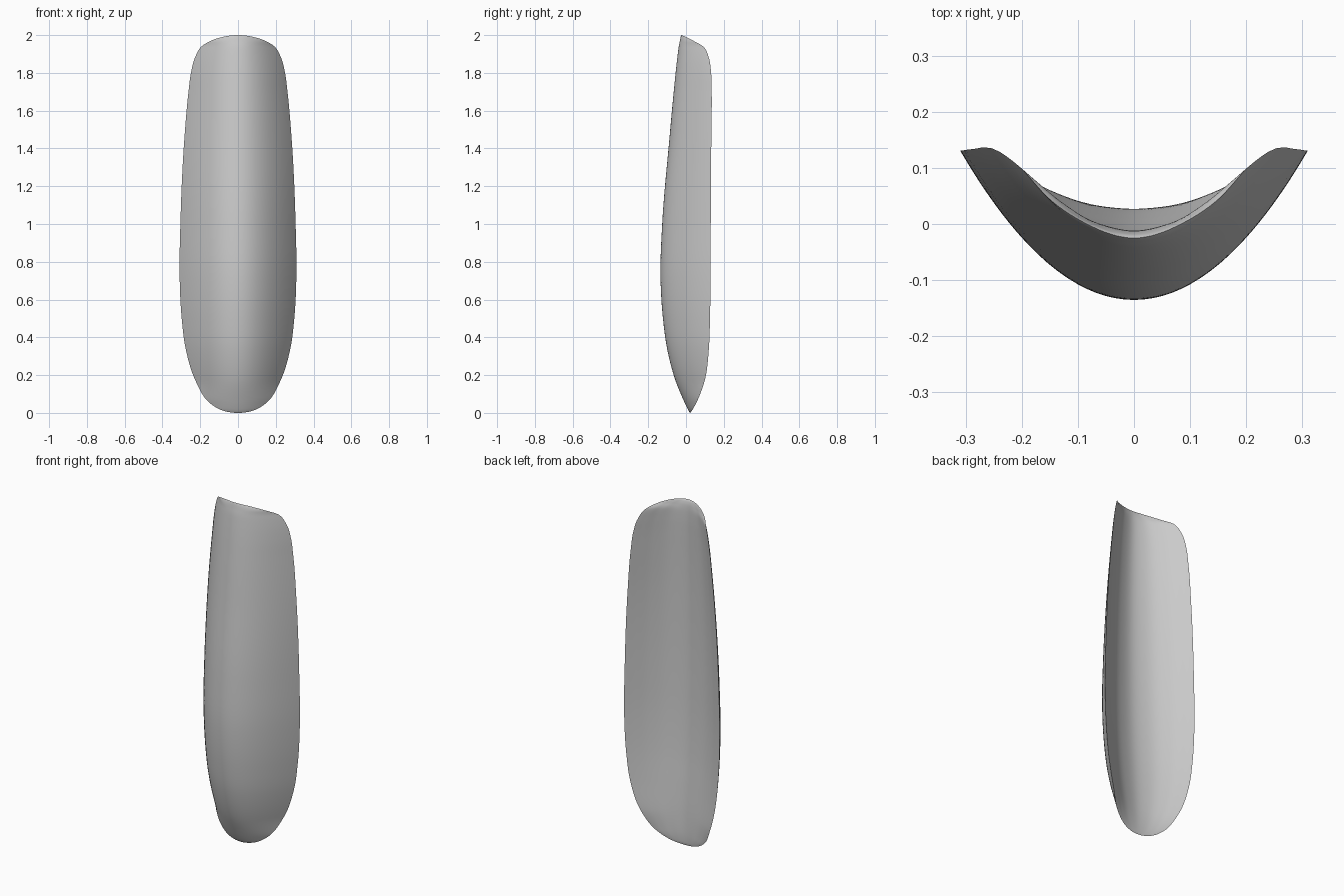
import bpy, bmesh, math
from mathutils import Vector

if "Cube" in bpy.data.objects:
    bpy.data.objects.remove(bpy.data.objects["Cube"])

# Stations up the shell: height, half width, rim y, front centre y, back centre y
STATIONS = [
    (0, 0, .022, .022, .022),
    (.018, .095, .035, .01, .026),
    (.06, .158, .058, -.01, .027),
    (.175, .227, .1, -.057, .022),
    (.34, .277, .121, -.1, .01),
    (.5, .298, .127, -.122, -.003),
    (.72, .309, .13, -.135, -.015),
    (1, .305, .131, -.126, -.022),
    (1.45, .284, .134, -.088, -.022),
    (1.7, .262, .136, -.065, -.017),
    (1.8, .249, .133, -.055, -.014),
    (1.88, .228, .121, -.046, -.012),
    (1.935, .198, .096, -.039, -.012),
    (1.967, .15, .044, -.033, -.014),
    (1.987, .095, .006, -.029, -.018),
    (2, 0, -.025, -.025, -.025),
]
# Back hollow: fraction across, fraction of the depth
HOLLOW = [(0, 0), (.32, .12), (.65, .47), (.85, .77), (1, 1)]


def spline(points, start, end, steps):
    """Smooth curve through points, spaced by chord length in the first two axes."""
    pts = [Vector(p) for p in [start, *points, end]]
    t = [0]
    for a, b in zip(pts, pts[1:]):
        t.append(t[-1] + math.dist(a[:2], b[:2]))
    slopes = [None]
    for i in range(1, len(pts) - 1):
        h0, h1 = t[i] - t[i - 1], t[i + 1] - t[i]
        slopes.append(((pts[i] - pts[i - 1]) * (h1 / h0)
                       + (pts[i + 1] - pts[i]) * (h0 / h1)) / (h0 + h1))
    out = []
    for i in range(1, len(pts) - 2):
        h = t[i + 1] - t[i]
        for k in range(steps):
            s = k / steps
            out.append(pts[i] * (1 + 2 * s) * (1 - s) ** 2
                       + slopes[i] * h * s * (1 - s) ** 2
                       + pts[i + 1] * s * s * (3 - 2 * s)
                       + slopes[i + 1] * h * s * s * (s - 1))
    return out + [pts[-2]]


def mirrored(station):
    return (station[0], -station[1], *station[2:])


rows = spline(STATIONS, mirrored(STATIONS[1]), mirrored(STATIONS[-2]), 9)
half = spline(HOLLOW, (-.32, .12), (1.15, 1.2), 6)
across = [(-u, g) for u, g in reversed(half[1:])] + [(u, g) for u, g in half]

# Front and back skins, welded along the rim
bm = bmesh.new()
for back in (False, True):
    grid = []
    for z, width, rim, front, hollow in rows:
        base = hollow if back else front
        grid.append([bm.verts.new((u * width,
                                   base + (rim - base) * (g if back else u * u), z))
                     for u, g in across])
    for low, high in zip(grid, grid[1:]):
        for j in range(len(across) - 1):
            quad = [low[j], low[j + 1], high[j + 1], high[j]]
            bm.faces.new(quad[::-1] if back else quad)
bmesh.ops.remove_doubles(bm, verts=bm.verts, dist=.00005)
bmesh.ops.recalc_face_normals(bm, faces=bm.faces)

mesh = bpy.data.meshes.new("curved_shell")
bm.to_mesh(mesh)
bm.free()
shell = bpy.data.objects.new("curved_shell", mesh)
bpy.context.collection.objects.link(shell)

# Plain grey finish
grey = bpy.data.materials.new("plain_grey")
grey.use_nodes = True
colour = (.6, .6, .6, 1)
grey.diffuse_color = colour
grey.node_tree.nodes["Principled BSDF"].inputs["Base Color"].default_value = colour
mesh.materials.append(grey)

bpy.ops.object.select_all(action="DESELECT")
shell.select_set(True)
bpy.context.view_layer.objects.active = shell
bpy.ops.object.shade_smooth_by_angle(angle=math.radians(40))
